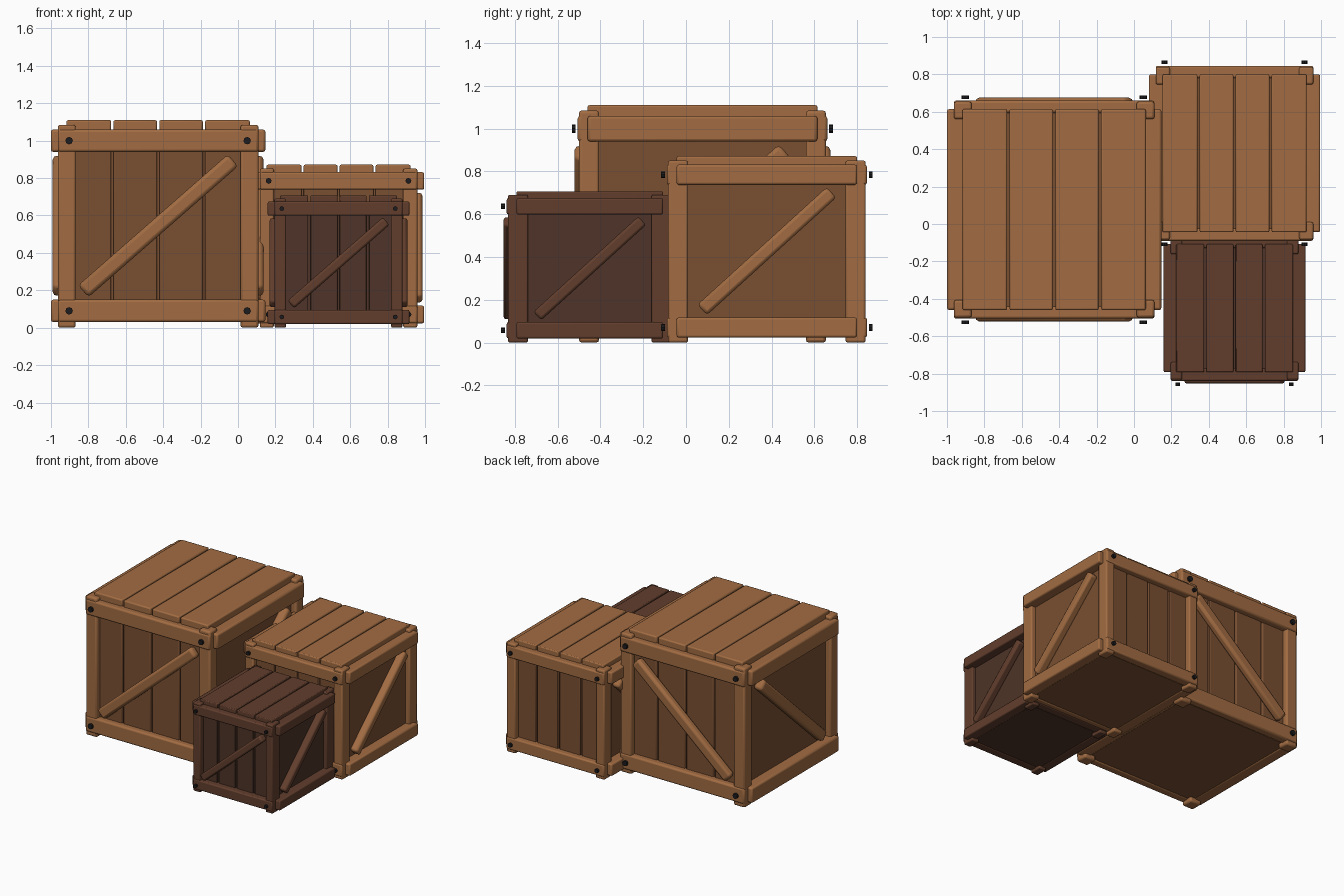
import bpy
import math

if "Cube" in bpy.data.objects:
    bpy.data.objects.remove(bpy.data.objects["Cube"])


def material(name, rgb):
    m = bpy.data.materials.new(name)
    m.diffuse_color = (*rgb, 1)
    m.use_nodes = True
    m.node_tree.nodes["Principled BSDF"].inputs["Base Color"].default_value = m.diffuse_color
    return m


WOOD = material("light_wood", (0.36, 0.15, 0.055))
PANEL = material("panel_wood", (0.195, 0.08, 0.032))
DARK = material("dark_wood", (0.122, 0.048, 0.026))
DARK_PANEL = material("dark_panel_wood", (0.077, 0.034, 0.021))
IRON = material("iron", (0.012, 0.012, 0.014))


def finish(ob, name, mat, bevel):
    ob.name = name
    ob.data.materials.append(mat)
    if bevel:
        mod = ob.modifiers.new("bevel", "BEVEL")
        mod.width = bevel
        mod.segments = 2
        bpy.ops.object.shade_smooth_by_angle(angle=math.radians(30))


def box(name, lo, hi, mat, bevel=0.0, rot=(0, 0, 0)):
    mid = [(a + b) / 2 for a, b in zip(lo, hi)]
    bpy.ops.mesh.primitive_cube_add(size=1, location=mid)
    ob = bpy.context.object
    ob.scale = [b - a for a, b in zip(lo, hi)]
    bpy.ops.object.transform_apply(location=False, rotation=False, scale=True)
    ob.rotation_euler = rot
    finish(ob, name, mat, bevel)


def crate(tag, cx, cy, s, wood, panel, brace_front, brace_back):
    hx, hy = 0.49 * s, 0.5375 * s      # half size of the planked body
    px = 0.5365 * s                    # outer x of posts
    ry, rx = hy + 0.046, px + 0.037    # outer faces of front and side rails
    bev = 0.013 * s

    def part(name, lo, hi, mat=wood, bevel=bev, rot=(0, 0, 0)):
        box(f"{tag}_{name}", (cx + lo[0], cy + lo[1], lo[2] * s),
            (cx + hi[0], cy + hi[1], hi[2] * s), mat, bevel, rot)

    # Body
    part("body", (-hx, -hy + 0.02, 0.035), (hx, hy - 0.02, 1.055), panel, 0)

    # Four planks on the lid, front and back
    w, gap = 2 * hx / 4, 0.006
    for i in range(4):
        x0, x1 = -hx + i * w + gap * (i > 0), -hx + (i + 1) * w - gap * (i < 3)
        part(f"lid_plank_{i}", (x0, -hy, 1.05), (x1, hy, 1.11), wood, bev * 0.7)
        part(f"front_plank_{i}", (x0, -hy, 0.04), (x1, -hy + 0.03, 1.05), panel, bev * 0.5)
        part(f"back_plank_{i}", (x0, hy - 0.03, 0.04), (x1, hy, 1.05), panel, bev * 0.5)

    # Corner posts
    for sx in (-1, 1):
        for sy in (-1, 1):
            xs = sorted((sx * px, sx * (px - 0.096 * s)))
            ys = sorted((sy * (ry - 0.006), sy * (ry - 0.1)))
            part("corner_post", (xs[0], ys[0], 0), (xs[1], ys[1], 1.085))

    # Rails and bolts, bottom and top
    for z0, z1 in ((0.03, 0.15), (0.94, 1.06)):
        for k in (-1, 1):
            ys = sorted((k * (hy - 0.02), k * ry))
            part("long_rail", (-px, ys[0], z0), (px, ys[1], z1))
            xs = sorted((k * (hx - 0.01), k * rx))
            part("side_rail", (xs[0], -hy, z0), (xs[1], hy, z1))
            for sx in (-1, 1):
                bpy.ops.mesh.primitive_cylinder_add(
                    vertices=8, radius=0.02 * s, depth=0.018,
                    location=(cx + sx * 0.476 * s, cy + k * (ry + 0.018), (z0 + z1) / 2 * s),
                    rotation=(math.pi / 2, 0, 0))
                finish(bpy.context.object, f"{tag}_bolt", IRON, 0)

    # Diagonal braces, rising towards +x and +y
    zc, dz, hw = 0.545, 0.35, 0.042
    length = math.hypot(0.40, dz)
    for k, on in ((-1, brace_front), (1, brace_back)):
        if on:
            ys = sorted((k * hy, k * (ry + 0.015)))
            part("long_brace", (-length * s, ys[0], zc - hw), (length * s, ys[1], zc + hw),
                 wood, bev * 1.5, (0, -math.atan2(dz, 0.40), 0))
    length = math.hypot(0.385, dz)
    for k in (-1, 1):
        xs = sorted((k * hx, k * (rx - 0.01)))
        part("side_brace", (xs[0], -length * s, zc - hw), (xs[1], length * s, zc + hw),
             wood, bev * 1.5, (math.atan2(dz, 0.385), 0, 0))


crate("large_crate", -0.427, 0.077, 1.0, WOOD, PANEL, True, True)
crate("medium_crate", 0.5375, 0.378, 0.785, WOOD, PANEL, False, False)
crate("small_crate", 0.5375, -0.45, 0.637, DARK, DARK_PANEL, True, True)
